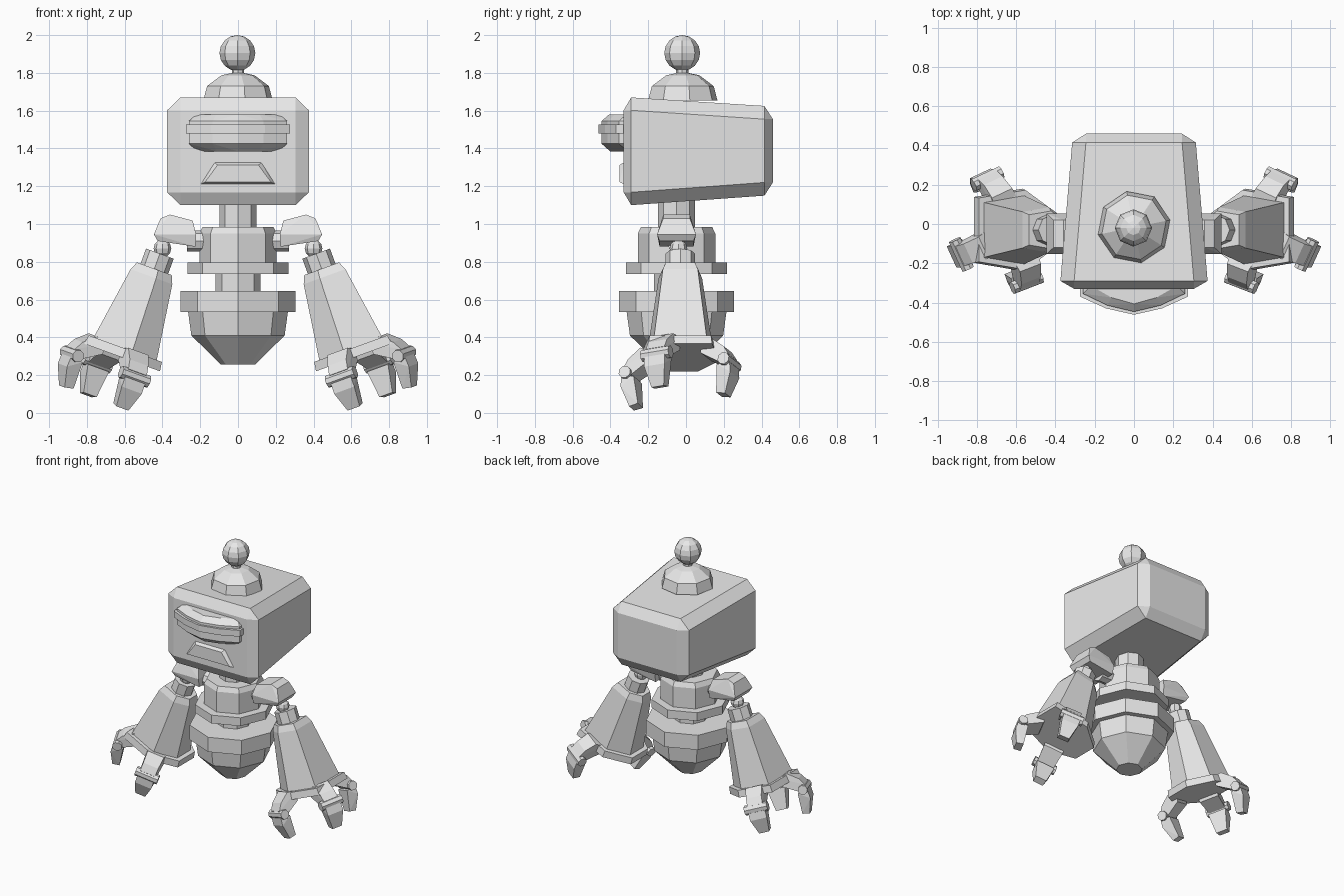
import bpy, bmesh, math
from mathutils import Vector

if "Cube" in bpy.data.objects:
    bpy.data.objects.remove(bpy.data.objects["Cube"])

grey = bpy.data.materials.new("light_grey")
grey.diffuse_color = (0.8, 0.8, 0.8, 1)
grey.use_nodes = True
grey.node_tree.nodes["Principled BSDF"].inputs["Base Color"].default_value = grey.diffuse_color


def finish(name, bm, mirror=False):
    bmesh.ops.recalc_face_normals(bm, faces=bm.faces)
    me = bpy.data.meshes.new(name)
    bm.to_mesh(me)
    bm.free()
    me.materials.append(grey)
    ob = bpy.data.objects.new(name, me)
    bpy.context.collection.objects.link(ob)
    if mirror:
        m = ob.modifiers.new("mirror", 'MIRROR')
        m.use_mirror_merge = False
    return ob


def hull(name, pts, mirror=False):
    """Faceted convex solid around a set of points."""
    bm = bmesh.new()
    for p in pts:
        bm.verts.new(p)
    res = bmesh.ops.convex_hull(bm, input=bm.verts[:])
    spare = [v for v in bm.verts if not v.link_faces]
    bmesh.ops.delete(bm, geom=spare, context='VERTS')
    bmesh.ops.dissolve_limit(bm, angle_limit=math.radians(1),
                             verts=bm.verts[:], edges=bm.edges[:])
    return finish(name, bm, mirror)


def ring(c, axis, r, n=8, rot=0.0):
    """Points of a polygon around an axis."""
    q = Vector((0, 0, 1)).rotation_difference(Vector(axis).normalized())
    return [Vector(c) + q @ Vector((r * math.cos(rot + i * math.tau / n),
                                    r * math.sin(rot + i * math.tau / n), 0))
            for i in range(n)]


def rod(name, a, b, r, n=8, mirror=False):
    d = Vector(b) - Vector(a)
    return hull(name, ring(a, d, r, n) + ring(b, d, r, n), mirror)


def turned(name, profile, y, rot=0.0):
    """Eight-sided convex part turned from (radius, height) pairs."""
    return hull(name, [p for r, z in profile for p in ring((0, y, z), (0, 0, 1), r, 8, rot)])


def ball(name, c, r, rings=8, mirror=False):
    bm = bmesh.new()
    bmesh.ops.create_uvsphere(bm, u_segments=8, v_segments=rings, radius=r)
    bmesh.ops.translate(bm, verts=bm.verts, vec=c)
    return finish(name, bm, mirror)


# Head: tapered box with chamfered edges
pts = []
for y, yf, xo, xi, zlo, zhi, c in [(-.29, -.33, .375, .305, 1.10, 1.67, .068),
                                   (.415, .46, .315, .245, 1.15, 1.625, .07)]:
    for s in (-1, 1):
        for zo, zi in ((zlo, zlo + c), (zhi, zhi - c)):
            pts += [(s * xi, y, zo), (s * xo, y, zi), (s * xi, yf, zi)]
hull("head", pts)

# Dome, antenna and ball on top
turned("dome", [(.187, 1.655), (.167, 1.73), (.09, 1.787), (.03, 1.80)], -.017, .2)
turned("antenna_stem", [(.032, 1.79), (.032, 1.83)], -.02)
ball("antenna_ball", (-.003, -.02, 1.905), .095)


# Visor with a thin band, and mouth plate
def visor_layer(z, inset):
    outline = [(.26, -.30), (.26, -.355), (.135, -.415), (0, -.447)]
    k = (.26 - inset) / .26
    return [(s * x * k, min(y + inset, -.3), z) for x, y in outline for s in (-1, 1)]


hull("visor", visor_layer(1.385, .045) + visor_layer(1.425, 0)
     + visor_layer(1.545, 0) + visor_layer(1.58, .04))
hull("visor_band", visor_layer(1.48, -.015) + visor_layer(1.527, -.015))
hull("mouth", [(s * x, y, z) for s in (-1, 1) for x, y, z in
               [(.20, -.325, 1.21), (.125, -.325, 1.328),
                (.175, -.353, 1.222), (.108, -.353, 1.312)]])

# Neck and stacked body
BY = -.05
turned("neck", [(.098, .97), (.098, 1.14)], BY)
turned("chest", [(.188, .985), (.205, .95), (.205, .78)], BY)
turned("waist_ring", [(.267, .735), (.267, .797)], BY)
turned("waist", [(.12, .62), (.12, .76)], BY)
turned("hip_ring", [(.305, .535), (.305, .645)], BY)
turned("lower_body", [(.265, .54), (.247, .41), (.09, .255)], BY)

# Shoulder
rod("shoulder_pin", (.17, BY, .91), (.27, BY, .91), .055, mirror=True)
hull("shoulder_cap", [(x, BY + s * w, z) for s in (-1, 1) for x, z, w in
                      [(.225, .88, .09), (.425, .91, .09), (.222, .945, .103),
                       (.445, .945, .103), (.24, 1.018, .075),
                       (.36, 1.05, .07), (.41, 1.03, .07)]], True)
ball("elbow_ball", (.40, -.04, .87), .047, 6, True)

# Arm frame: tilted outwards, origin at the middle of the wrist
B = Vector((.595, -.03, .345))
T = math.radians(20)
A = Vector((-math.sin(T), 0, math.cos(T)))
U = Vector((math.cos(T), 0, math.sin(T)))


def arm(u, y, h):
    return B + U * u + Vector((0, y, 0)) + A * h


def section(h, k):
    return [arm(u * k, s * y * k, h) for u, y in
            [(.178, .14), (-.04, .175), (-.178, .08)] for s in (-1, 1)]


rod("elbow_collar", arm(0, 0, .42), arm(0, 0, .53), .078, mirror=True)
hull("forearm", section(-.01, 1) + section(.40, .66) + section(.445, .55), True)
hull("palm_plate", section(-.055, 1.2) + section(-.005, 1.16), True)

# Three fingers on each hand
for i, deg in enumerate((-110, -26, 66)):
    c, s = math.cos(math.radians(deg)), math.sin(math.radians(deg))

    def fp(r, t, h):
        return arm(r * c - t * s, r * s + t * c, h)

    def segment(name, prof):
        hull(name, [fp(r, k * w, h) for r, h, w in prof for k in (-1, 1)], True)

    segment(f"finger_base_{i}", [(.14, -.01, .07), (.205, .005, .06), (.275, -.05, .055),
                                 (.305, -.10, .055), (.265, -.145, .06), (.15, -.075, .07)])
    rod(f"knuckle_{i}", fp(.285, -.082, -.128), fp(.285, .082, -.128), .034, mirror=True)
    segment(f"finger_tip_{i}", [(.312, -.145, .06), (.315, -.20, .06), (.275, -.308, .036),
                                (.225, -.298, .04), (.24, -.15, .065)])
